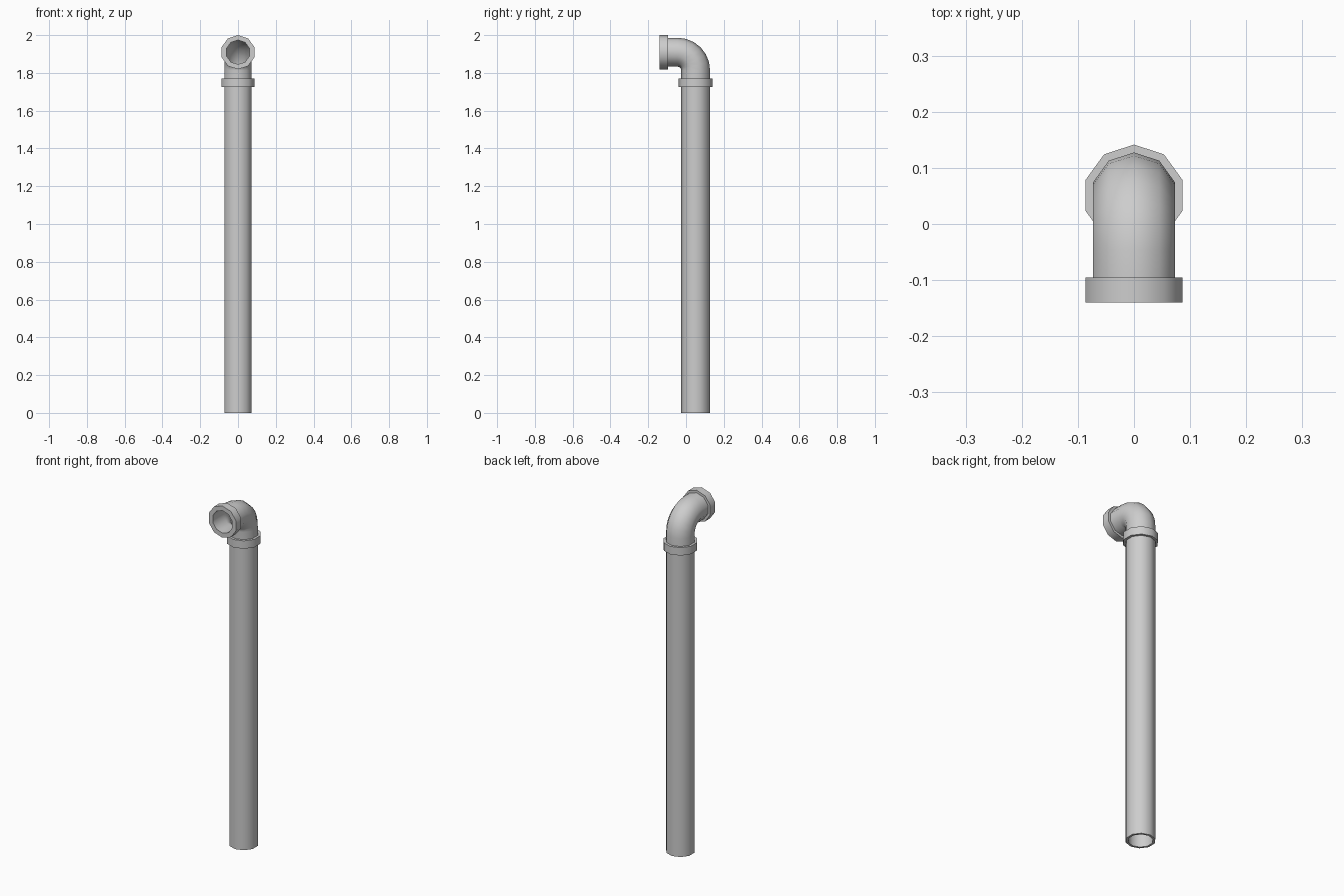
import bpy, bmesh, math
from mathutils import Vector

if "Cube" in bpy.data.objects:
    bpy.data.objects.remove(bpy.data.objects["Cube"], do_unlink=True)

SIDES = 10
AXIS_Y, AXIS_Z = 0.051, 1.9095      # upright and outlet centre lines
PIPE_R, BORE_R, COLLAR_R = 0.0765, 0.064, 0.0905
BEND_R = 0.096
JOINT_Z, OUTLET_Y = 1.745, -0.095

grey = bpy.data.materials.new("pipe grey")
grey.use_nodes = True
grey.diffuse_color = (0.61, 0.61, 0.61, 1)
grey.node_tree.nodes["Principled BSDF"].inputs["Base Color"].default_value = grey.diffuse_color


def tube(name, path, outer, inner):
    """Sweep a hollow ten-sided section along (y, z, tilt) stations."""
    bm = bmesh.new()

    def ring(station, radius):
        y, z, tilt = station
        normal = Vector((0, math.cos(tilt), math.sin(tilt)))
        verts = []
        for i in range(SIDES):
            t = math.tau * i / SIDES
            offset = Vector((math.sin(t), 0, 0)) + normal * math.cos(t)
            verts.append(bm.verts.new(Vector((0, y, z)) + offset * radius))
        return verts

    # Outer skin forward, bore backward, closed by the two rims
    rings = [ring(s, outer) for s in path] + [ring(s, inner) for s in reversed(path)]
    for k, a in enumerate(rings):
        b = rings[(k + 1) % len(rings)]
        for i in range(SIDES):
            j = (i + 1) % SIDES
            bm.faces.new((a[i], a[j], b[j], b[i]))
    bmesh.ops.recalc_face_normals(bm, faces=bm.faces)
    mesh = bpy.data.meshes.new(name)
    bm.to_mesh(mesh)
    bm.free()
    mesh.materials.append(grey)
    obj = bpy.data.objects.new(name, mesh)
    bpy.context.collection.objects.link(obj)
    bpy.ops.object.select_all(action='DESELECT')
    obj.select_set(True)
    bpy.context.view_layer.objects.active = obj
    bpy.ops.object.shade_smooth_by_angle(angle=math.radians(50))
    return obj


# Long upright pipe
tube("upright_pipe", [(AXIS_Y, 0, 0), (AXIS_Y, JOINT_Z, 0)], PIPE_R, BORE_R)

# Elbow: short upright, quarter bend, short outlet
bend_y, bend_z = AXIS_Y - BEND_R, AXIS_Z - BEND_R
path = [(AXIS_Y, JOINT_Z, 0)]
STEPS = 6
for k in range(STEPS + 1):
    a = math.pi / 2 * k / STEPS
    path.append((bend_y + BEND_R * math.cos(a), bend_z + BEND_R * math.sin(a), a))
path.append((OUTLET_Y, AXIS_Z, math.pi / 2))
tube("elbow", path, PIPE_R, BORE_R)

# Collars at the joint and the outlet
tube("joint_collar", [(AXIS_Y, 1.725, 0), (AXIS_Y, 1.77, 0)], COLLAR_R, 0.07)
tube("outlet_collar", [(OUTLET_Y, AXIS_Z, math.pi / 2), (-0.14, AXIS_Z, math.pi / 2)],
     COLLAR_R, BORE_R)
